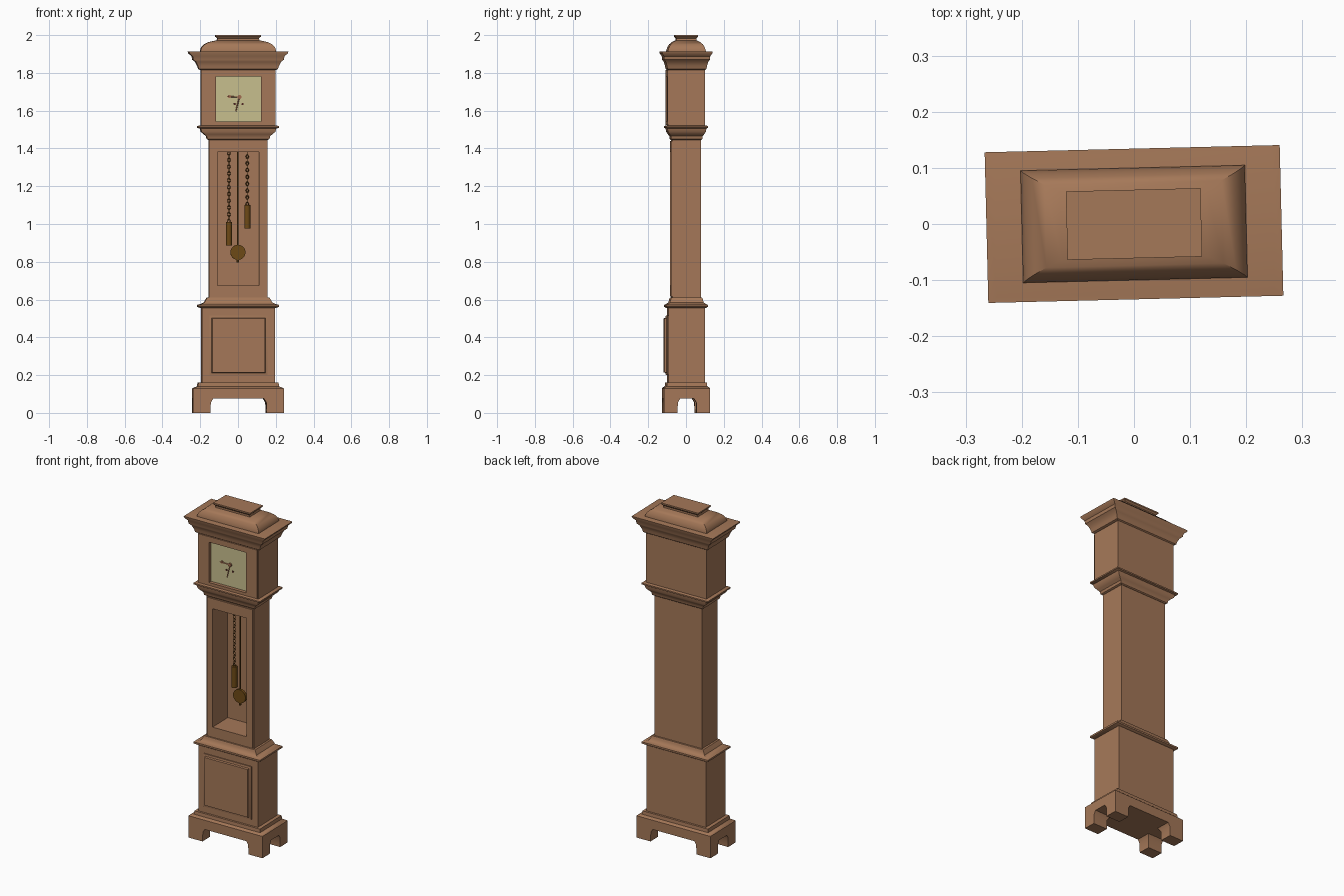
import bpy, bmesh, math
from mathutils import Matrix, Vector

cube = bpy.data.objects.get("Cube")
if cube:
    bpy.data.objects.remove(cube, do_unlink=True)


def material(name, rgb):
    m = bpy.data.materials.new(name)
    m.use_nodes = True
    m.diffuse_color = (*rgb, 1)
    m.node_tree.nodes["Principled BSDF"].inputs["Base Color"].default_value = (*rgb, 1)
    return m


WOOD = material("brown wood", (0.376, 0.188, 0.098))
DIAL = material("cream dial", (0.58, 0.52, 0.27))
BRASS = material("dark brass", (0.156, 0.068, 0.008))
HANDS = material("reddish hands", (0.36, 0.15, 0.08))
DARK = material("dark holes", (0.08, 0.02, 0.015))
parts = []


def finish(name, bm, mat):
    bmesh.ops.recalc_face_normals(bm, faces=bm.faces)
    me = bpy.data.meshes.new(name)
    bm.to_mesh(me)
    bm.free()
    me.materials.append(mat)
    ob = bpy.data.objects.new(name, me)
    bpy.context.collection.objects.link(ob)
    parts.append(ob)
    return ob


def stack(name, levels, mat=WOOD):
    """Loft through rectangles given as (half width, half depth, height)."""
    bm = bmesh.new()
    rings = [[bm.verts.new((sx * hx, sy * hy, z))
              for sx, sy in ((-1, -1), (1, -1), (1, 1), (-1, 1))] for hx, hy, z in levels]
    for a, b in zip(rings, rings[1:]):
        for i in range(4):
            j = (i + 1) % 4
            bm.faces.new((a[i], a[j], b[j], b[i]))
    bm.faces.new(rings[0])
    bm.faces.new(rings[-1])
    return finish(name, bm, mat)


def moulding(name, hx, hy, steps):
    """Stack whose rings grow from a base rectangle; depth grows less than width."""
    return stack(name, [(hx + e, hy + 0.58 * e, z) for e, z in steps])


def box(name, x, y, z, mat=WOOD):
    bm = bmesh.new()
    bmesh.ops.create_cube(bm, size=1)
    for v in bm.verts:
        v.co = [lo + (c + 0.5) * (hi - lo) for c, (lo, hi) in zip(v.co, (x, y, z))]
    return finish(name, bm, mat)


def rod(name, p, q, r, mat, sides=16):
    p, q = Vector(p), Vector(q)
    bm = bmesh.new()
    turn = (q - p).to_track_quat('Z', 'Y').to_matrix().to_4x4()
    bmesh.ops.create_cone(bm, cap_ends=True, segments=sides, radius1=r, radius2=r,
                          depth=(q - p).length, matrix=Matrix.Translation((p + q) / 2) @ turn)
    return finish(name, bm, mat)


def arch_cutter(half, top, along_x):
    """Prism with eased upper corners, used to open the plinth between its feet."""
    side = [(half, -0.05), (half - 0.003, top - 0.02), (half - 0.015, top)]
    outline = side + [(-u, z) for u, z in reversed(side)]
    bm = bmesh.new()
    ends = [[bm.verts.new((d, u, z) if along_x else (u, d, z)) for u, z in outline]
            for d in (-0.5, 0.5)]
    for i in range(len(outline)):
        j = (i + 1) % len(outline)
        bm.faces.new((ends[0][i], ends[0][j], ends[1][j], ends[1][i]))
    for end in ends:
        bm.faces.new(end)
    return finish("cutter", bm, WOOD)


def cut(ob, cutter):
    mod = ob.modifiers.new("cut", 'BOOLEAN')
    mod.operation, mod.object, mod.solver = 'DIFFERENCE', cutter, 'EXACT'
    dg = bpy.context.evaluated_depsgraph_get()
    me = bpy.data.meshes.new_from_object(ob.evaluated_get(dg))
    ob.modifiers.clear()
    ob.data = me
    parts.remove(cutter)
    bpy.data.objects.remove(cutter, do_unlink=True)


# Plinth with bracket feet
plinth = moulding("plinth_feet", 0.24, 0.122, [(0, 0), (0, 0.13), (-0.01, 0.135),
                  (-0.025, 0.14), (-0.028, 0.16), (-0.045, 0.162)])
cut(plinth, arch_cutter(0.15, 0.075, False))
cut(plinth, arch_cutter(0.052, 0.075, True))

# Base box with its raised panel
stack("base_box", [(0.193, 0.097, 0.155), (0.193, 0.097, 0.565)])
bm = bmesh.new()
rings = []
for y, inset in ((-0.09, 0), (-0.103, 0), (-0.106, 0.012), (-0.116, 0.015)):
    x, lo, hi = 0.154 - inset, 0.2 + inset, 0.515 - inset
    rings.append([bm.verts.new(c) for c in ((-x, y, lo), (x, y, lo), (x, y, hi), (-x, y, hi))])
for a, b in zip(rings, rings[1:]):
    for i in range(4):
        bm.faces.new((a[i], a[i - 1], b[i - 1], b[i]))
bm.faces.new(rings[0])
bm.faces.new(rings[-1])
finish("base_panel", bm, WOOD)
moulding("waist_moulding", 0.157, 0.077, [(0.04, 0.555), (0.058, 0.562), (0.058, 0.572),
         (0.04, 0.576), (0.022, 0.585), (0.014, 0.6), (0.008, 0.61), (0, 0.612)])

# Trunk and its open door frame
trunk = stack("trunk", [(0.155, 0.075, 0.6), (0.155, 0.075, 1.455)])
door = box("trunk_door", (-0.147, 0.147), (-0.082, -0.072), (0.615, 1.44))
for ob in (trunk, door):
    cut(ob, box("cutter", (-0.11, 0.11), (-0.2, 0.065), (0.675, 1.38)))

# Hood with square dial opening
moulding("hood_lower_moulding", 0.155, 0.077, [(0, 1.445), (0.01, 1.45), (0.013, 1.465),
         (0.025, 1.475), (0.04, 1.488), (0.045, 1.505), (0.06, 1.51), (0.06, 1.518),
         (0.045, 1.522)])
hood = stack("hood", [(0.197, 0.096, 1.515), (0.197, 0.096, 1.83)])
hood_door = box("hood_door", (-0.192, 0.192), (-0.103, -0.094), (1.525, 1.815))
for ob in (hood, hood_door):
    cut(ob, box("cutter", (-0.12, 0.12), (-0.2, -0.075), (1.542, 1.782)))
moulding("cornice", 0.197, 0.096, [(0, 1.815), (0.012, 1.82), (0.018, 1.838), (0.028, 1.858),
         (0.043, 1.87), (0.046, 1.888), (0.063, 1.903), (0.066, 1.912), (0.05, 1.914)])
stack("caddy_top", [(0.2, 0.1, 1.905), (0.2, 0.1, 1.918), (0.194, 0.095, 1.935),
      (0.18, 0.086, 1.95), (0.158, 0.074, 1.962), (0.13, 0.061, 1.969), (0.112, 0.053, 1.972),
      (0.11, 0.053, 1.983), (0.12, 0.061, 1.992), (0.12, 0.061, 2.0)])

# Dial, hands and winding holes
box("dial", (-0.12, 0.12), (-0.083, -0.074), (1.542, 1.782), DIAL)
hub = (0.005, -0.086, 1.672)
rod("hand_hub", (0.005, -0.083, 1.672), (0.005, -0.09, 1.672), 0.011, HANDS)
for name, tip in (("hour_hand", (-0.06, -0.086, 1.675)), ("minute_hand", (-0.014, -0.086, 1.595))):
    rod(name, hub, tip, 0.003, HANDS, 6)
rod("hour_hand_disc", (-0.047, -0.083, 1.675), (-0.047, -0.088, 1.675), 0.008, HANDS, 12)
for x in (-0.019, 0.022):
    rod("winding_hole", (x, -0.08, 1.635), (x, -0.085, 1.635), 0.006, DARK, 12)

# Pendulum
rod("pendulum_rod", (0, 0.02, 0.8), (0, 0.02, 1.385), 0.004, BRASS, 8)
rod("pendulum_bob", (0, 0.012, 0.85), (0, 0.028, 0.85), 0.04, BRASS, 32)
rod("pendulum_nut", (0, 0.02, 0.795), (0, 0.02, 0.81), 0.007, BRASS, 8)


def chain(name, x, y, low, high, pitch=0.018):
    """Links made of small rings, every second one turned a quarter."""
    bm = bmesh.new()
    for k in range(int((high - low) / pitch) + 1):
        spin = Matrix.Rotation(k % 2 * math.pi / 2, 3, 'Z')
        grid = []
        for i in range(8):
            a = math.tau * i / 8
            ring = []
            for j in range(4):
                b = math.tau * j / 4
                r = 1 + 0.3 * math.cos(b)
                p = spin @ Vector((0.007 * r * math.cos(a), 0.0022 * math.sin(b),
                                   0.0095 * r * math.sin(a)))
                ring.append(bm.verts.new(p + Vector((x, y, low + k * pitch))))
            grid.append(ring)
        for i in range(8):
            for j in range(4):
                bm.faces.new((grid[i - 1][j - 1], grid[i][j - 1], grid[i][j], grid[i - 1][j]))
    finish(name, bm, BRASS)


# Weights hanging on chains
for side, x, low in (("right", -0.047, 0.885), ("left", 0.05, 0.975)):
    rod(side + "_weight", (x, 0.035, low), (x, 0.035, low + 0.125), 0.016, BRASS, 20)
    chain(side + "_chain", x, 0.035, low + 0.13, 1.385)

# Slight turn of the whole case, then shading
for ob in parts:
    ob.data.transform(Matrix.Rotation(math.radians(1.4), 4, 'Z'))
bpy.ops.object.select_all(action='DESELECT')
for ob in parts:
    ob.select_set(True)
bpy.context.view_layer.objects.active = parts[0]
bpy.ops.object.shade_smooth_by_angle(angle=math.radians(35))
